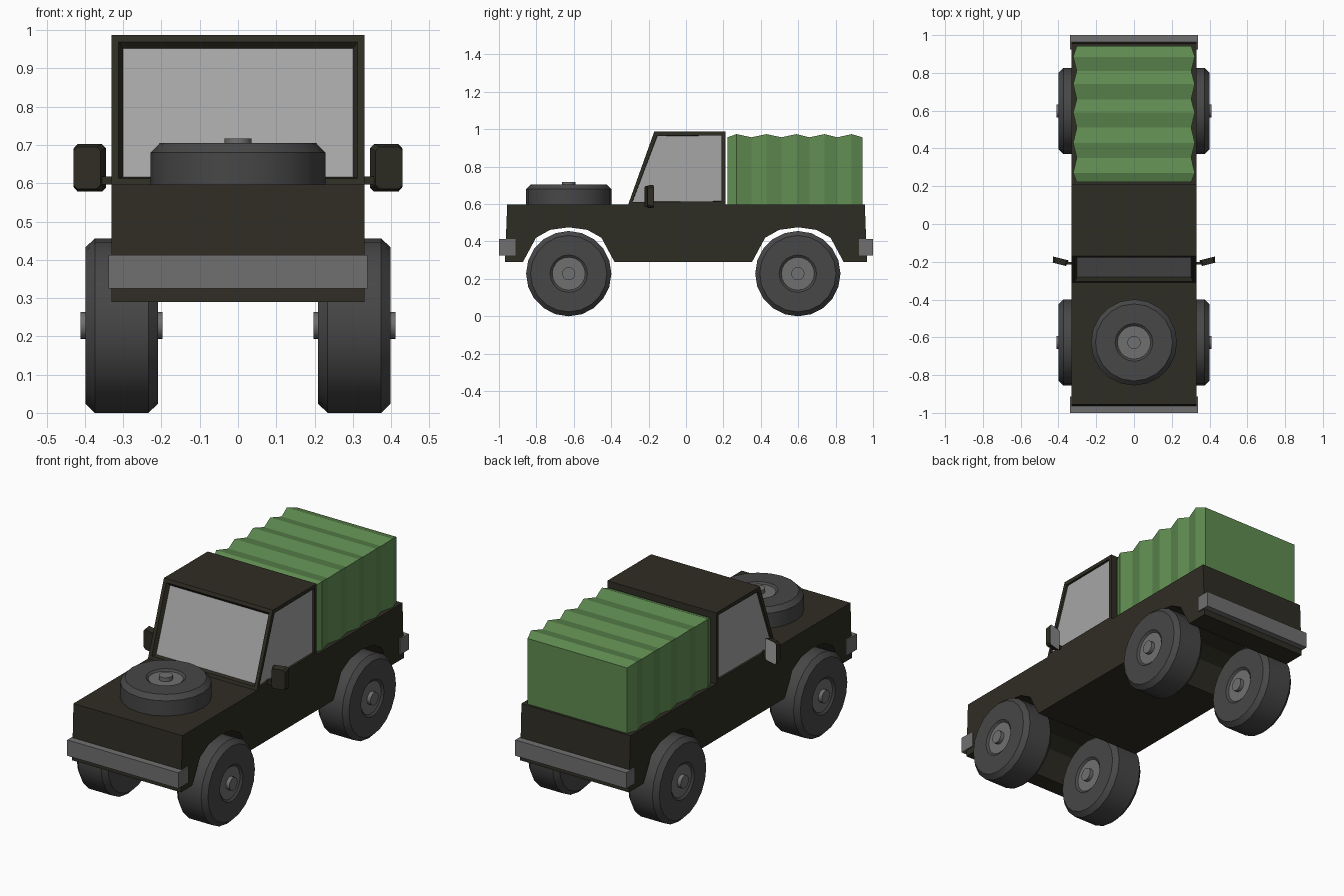
import bpy, bmesh, math
from mathutils import Matrix, Vector

if "Cube" in bpy.data.objects:
    bpy.data.objects.remove(bpy.data.objects["Cube"])


def material(name, rgb):
    m = bpy.data.materials.new(name)
    m.diffuse_color = (*rgb, 1)
    m.use_nodes = True
    m.node_tree.nodes["Principled BSDF"].inputs["Base Color"].default_value = m.diffuse_color
    return m


PAINT = material("dark olive paint", (0.028, 0.026, 0.017))
GLASS = material("grey glass", (0.38, 0.38, 0.38))
METAL = material("grey metal", (0.16, 0.16, 0.16))
RUBBER = material("dark rubber", (0.063, 0.063, 0.064))
CANVAS = material("green canvas", (0.118, 0.265, 0.083))


def finish(name, bm, *mats):
    bmesh.ops.recalc_face_normals(bm, faces=bm.faces)
    me = bpy.data.meshes.new(name)
    bm.to_mesh(me)
    bm.free()
    for m in mats:
        me.materials.append(m)
    ob = bpy.data.objects.new(name, me)
    bpy.context.collection.objects.link(ob)
    return ob


def prism(points, half):
    """Side profile of (y, z) points, extruded across x."""
    bm = bmesh.new()
    f = bm.faces.new([bm.verts.new((-half, y, z)) for y, z in points])
    new = bmesh.ops.extrude_face_region(bm, geom=[f])["geom"]
    bmesh.ops.translate(bm, vec=(2 * half, 0, 0),
                        verts=[v for v in new if isinstance(v, bmesh.types.BMVert)])
    # extrusion of a lone face keeps the first face as the other cap
    bmesh.ops.recalc_face_normals(bm, faces=bm.faces)
    return bm


def box(bm, x0, x1, y0, y1, z0, z1, mat=0):
    m = Matrix.Translation(((x0 + x1) / 2, (y0 + y1) / 2, (z0 + z1) / 2)) @ \
        Matrix.Diagonal((x1 - x0, y1 - y0, z1 - z0, 1))
    verts = bmesh.ops.create_cube(bm, size=1, matrix=m)["verts"]
    for f in {f for v in verts for f in v.link_faces}:
        f.material_index = mat
    return verts


# Body tub: side profile with two wheel arches cut through
FRONT_Y, REAR_Y = -0.627, 0.598
arch = [(-.245, .29), (-.175, .42), (-.1, .462), (0, .476),
        (.1, .462), (.175, .42), (.245, .29)]
profile = [(-.956, .597), (-.968, .29)]
for cy in (FRONT_Y, REAR_Y):
    profile += [(cy + dy, z) for dy, z in arch]
profile += [(.968, .29), (.956, .597)]
finish("body", prism(profile, 0.331), PAINT)

# Cab with recessed windscreen and side windows
bm = prism([(-.31, .595), (-.17, .987), (.21, .987), (.21, .595)], 0.331)
for f in list(bm.faces):
    screen = f.normal.y < -0.5
    if screen or abs(f.normal.x) > 0.5:
        bmesh.ops.inset_individual(bm, faces=[f], thickness=0.027)
        bmesh.ops.inset_individual(bm, faces=[f], thickness=0.016 if screen else 0.002,
                                   depth=-0.02 if screen else -0.01)
        f.material_index = 1
finish("cab", bm, PAINT, GLASS)

# Pleated canvas cover: rectangular hoops alternating small and large
bm = bmesh.new()
stations = [.222, .27, .35, .43, .51, .59, .66, .74, .81, .885, .943]
hoops = []
for i, y in enumerate(stations):
    w, h = (.322, .974) if i % 2 else (.303, .957)
    hoops.append([bm.verts.new(p) for p in
                  ((-w, y, .59), (-w, y, h), (w, y, h), (w, y, .59))])
for a, b in zip(hoops, hoops[1:]):
    for k in range(4):
        bm.faces.new((a[k], a[(k + 1) % 4], b[(k + 1) % 4], b[k]))
bm.faces.new(hoops[0])
bm.faces.new(hoops[-1])
finish("canvas_cover", bm, CANVAS)

# Bumpers
for name, y0, y1 in (("front_bumper", -1, -.912), ("rear_bumper", .925, 1)):
    bm = bmesh.new()
    box(bm, -.338, .338, y0, y1, .325, .412)
    finish(name, bm, METAL)


# Wheels: lathed tyre, recessed rim and hub, same on both faces
def wheel(name, matrix, seg=20):
    side = [(.035, .107), (.035, .086), (.088, .086), (.1, .095), (.204, .095), (.228, .07)]
    prof = side + [(r, -h) for r, h in reversed(side)]
    bm = bmesh.new()
    rings = [[bm.verts.new((r * math.cos(t), r * math.sin(t), h))
              for t in (2 * math.pi * k / seg for k in range(seg))] for r, h in prof]
    for i, (a, b) in enumerate(zip(rings, rings[1:])):
        for k in range(seg):
            n = (k + 1) % seg
            f = bm.faces.new((a[k], a[n], b[n], b[k]))
            f.material_index = 0 if 2 <= i <= len(prof) - 4 else 1
    for ring in (rings[0], rings[-1]):
        bm.faces.new(ring).material_index = 1
    bm.transform(matrix)
    ob = finish(name, bm, RUBBER, METAL)
    bpy.context.view_layer.objects.active = ob
    ob.select_set(True)
    bpy.ops.object.shade_smooth_by_angle(angle=math.radians(25))
    ob.select_set(False)


turn = Matrix.Rotation(math.pi / 2, 4, 'Y')
for end, y in (("front", FRONT_Y), ("rear", REAR_Y)):
    for side, s in (("left", -1), ("right", 1)):
        wheel(f"{end}_{side}_wheel", Matrix.Translation((s * .304, y, .228)) @ turn)
wheel("spare_wheel", Matrix.Translation((0, FRONT_Y, .61)))

# Wing mirrors: tapered housing, glass on the rear face, short arm
for side, s in (("left", -1), ("right", 1)):
    bm = bmesh.new()
    verts = box(bm, -.043, .043, -.016, .016, -.062, .062)
    for v in verts:                      # housing narrows towards the front
        if v.co.y < 0:
            v.co.x *= .85
            v.co.z *= .88
    bmesh.ops.bevel(bm, geom=[e for e in bm.edges
                              if abs((e.verts[0].co - e.verts[1].co).y) > .02],
                    offset=.01, segments=1, affect='EDGES')
    bm.normal_update()
    back = max(bm.faces, key=lambda f: f.normal.y)
    bmesh.ops.inset_individual(bm, faces=[back], thickness=.004)
    back.material_index = 1
    bm.transform(Matrix.Translation((s * .391, -.198, .64)) @
                 Matrix.Rotation(s * math.radians(14), 4, 'Z'))
    box(bm, min(s * .32, s * .36), max(s * .32, s * .36), -.215, -.2, .597, .618)
    finish(f"{side}_mirror", bm, PAINT, GLASS)
